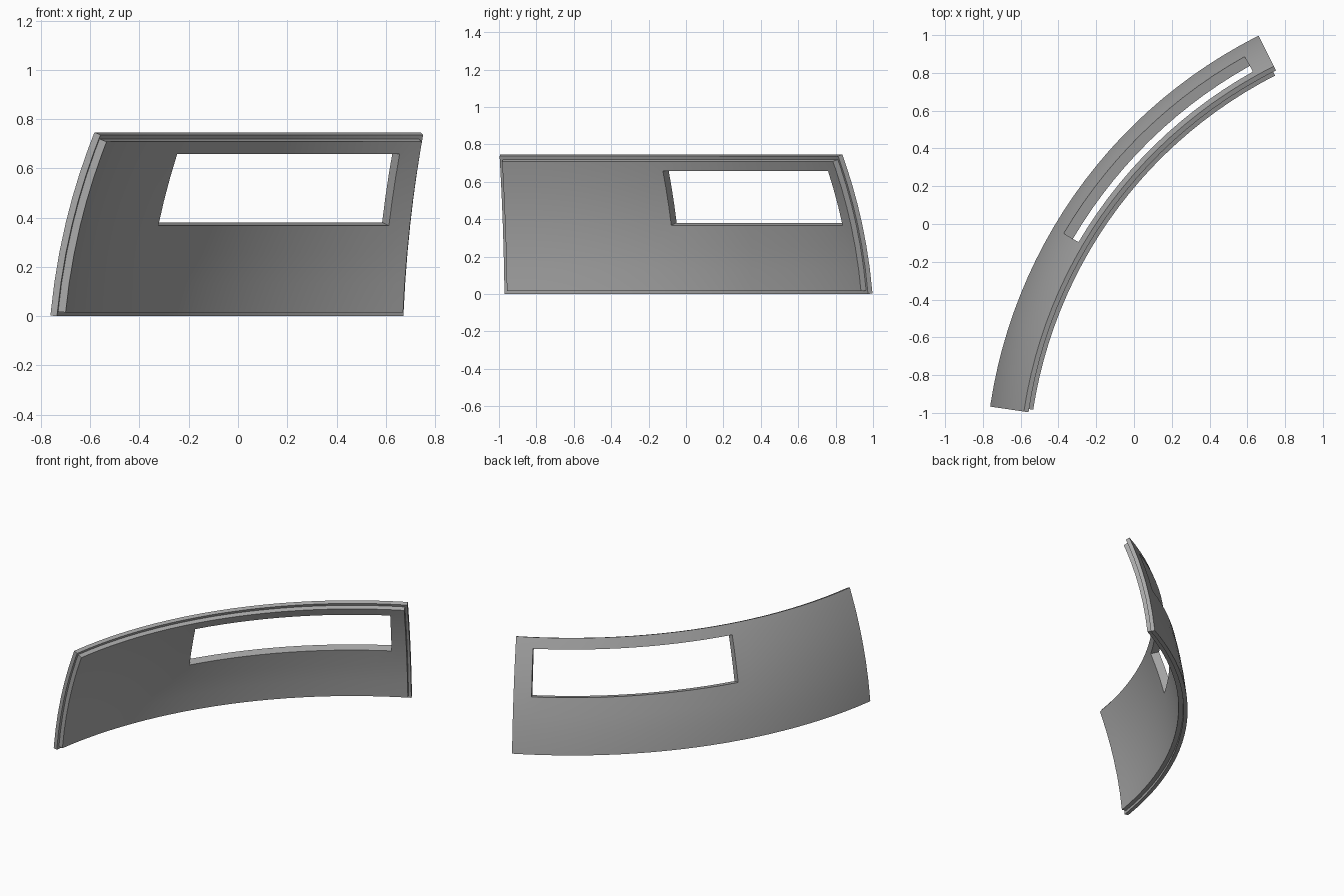
import bpy, bmesh
from math import sin, cos, radians, ceil
from mathutils import Vector

cube = bpy.data.objects.get("Cube")
if cube:
    bpy.data.objects.remove(cube, do_unlink=True)

# Sphere that the panel is cut from: centre, and radii of inner face, step and outer face
CENTRE = Vector((1.835, -1.35, -0.242))
RADII = [2.578, 2.609, 2.636]

# Panel and window limits in degrees, with the width of the stepped rim
TURN = (116.6, 171.6)
TILT = (5.3, 22.0)
WINDOW_TURN = (119.2, 149.5)
WINDOW_TILT = (13.64, 20.4)
RIM = 0.4


def breaks(outer, window, step):
    """Grid lines at every rim and window edge, filled in evenly between."""
    stops = [outer[0], outer[0] + RIM, *window, outer[1] - RIM, outer[1]]
    lines = [stops[0]]
    for a, b in zip(stops, stops[1:]):
        n = ceil((b - a) / step)
        lines += [a + (b - a) * k / n for k in range(1, n + 1)]
    return lines


turns = breaks(TURN, WINDOW_TURN, 2.2)
tilts = breaks(TILT, WINDOW_TILT, 2.8)


def solid(i, j, k):
    """True where the grid cell is filled: no window, and no rim on the inner layer."""
    if not (0 <= i < len(turns) - 1 and 0 <= j < len(tilts) - 1 and 0 <= k < 2):
        return False
    turn = (turns[i] + turns[i + 1]) / 2
    tilt = (tilts[j] + tilts[j + 1]) / 2
    if WINDOW_TURN[0] < turn < WINDOW_TURN[1] and WINDOW_TILT[0] < tilt < WINDOW_TILT[1]:
        return False
    on_rim = (turn < TURN[0] + RIM or turn > TURN[1] - RIM
              or tilt < TILT[0] + RIM or tilt > TILT[1] - RIM)
    return k == 1 or not on_rim


bm = bmesh.new()
verts = {}


def vert(key):
    if key not in verts:
        a, e, r = radians(turns[key[0]]), radians(tilts[key[1]]), RADII[key[2]]
        verts[key] = bm.verts.new(CENTRE + r * Vector((cos(e) * cos(a), cos(e) * sin(a), sin(e))))
    return verts[key]


# Skin the filled cells wherever they meet an empty one
for i in range(len(turns) - 1):
    for j in range(len(tilts) - 1):
        for k in range(2):
            if not solid(i, j, k):
                continue
            for axis in range(3):
                for side in (0, 1):
                    neighbour = [i, j, k]
                    neighbour[axis] += 2 * side - 1
                    if solid(*neighbour):
                        continue
                    corners = []
                    for u, v in ((0, 0), (1, 0), (1, 1), (0, 1)):
                        key = [i, j, k]
                        key[axis] += side
                        key[(axis + 1) % 3] += u
                        key[(axis + 2) % 3] += v
                        corners.append(vert(tuple(key)))
                    bm.faces.new(corners if side else corners[::-1])
bmesh.ops.recalc_face_normals(bm, faces=bm.faces[:])

# Curved panel with window and stepped rim
mesh = bpy.data.meshes.new("curved_window_panel")
bm.to_mesh(mesh)
bm.free()
panel = bpy.data.objects.new("curved_window_panel", mesh)
bpy.context.collection.objects.link(panel)

# Plain grey
grey = bpy.data.materials.new("grey")
grey.use_nodes = True
colour = (0.4, 0.4, 0.4, 1)
grey.diffuse_color = colour
grey.node_tree.nodes["Principled BSDF"].inputs["Base Color"].default_value = colour
mesh.materials.append(grey)

# Stand it on the ground
mesh.update()
low = min(v.co.z for v in mesh.vertices)
for v in mesh.vertices:
    v.co.z -= low

for other in bpy.context.selected_objects:
    other.select_set(False)
panel.select_set(True)
bpy.context.view_layer.objects.active = panel
bpy.ops.object.shade_smooth_by_angle(angle=radians(30))
